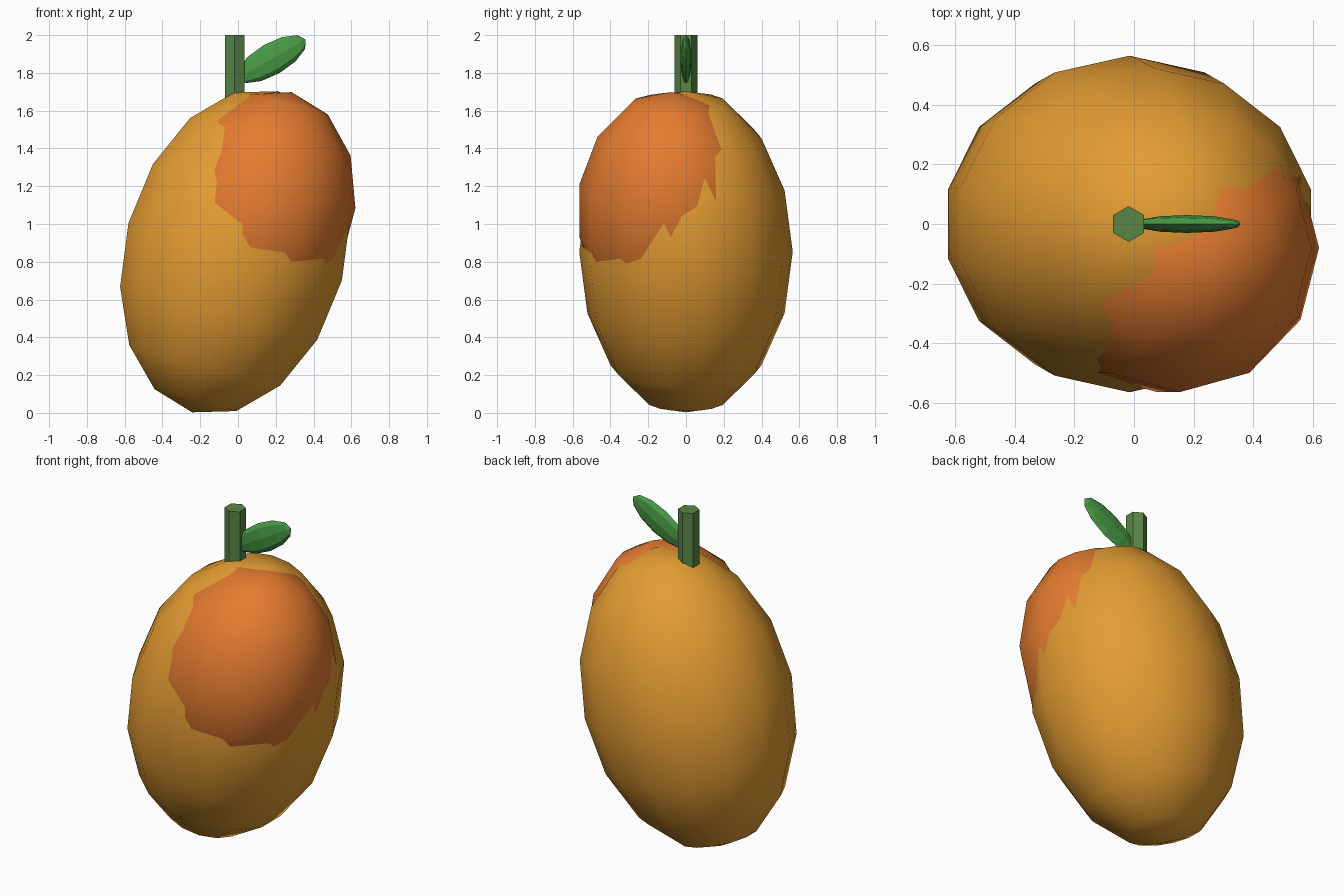
import bpy
import bmesh
from math import radians
from mathutils import Matrix, Vector

cube = bpy.data.objects.get("Cube")
if cube:
    bpy.data.objects.remove(cube, do_unlink=True)


def material(name, rgb):
    mat = bpy.data.materials.new(name)
    mat.use_nodes = True
    color = (*rgb, 1.0)
    mat.diffuse_color = color
    mat.node_tree.nodes["Principled BSDF"].inputs["Base Color"].default_value = color
    return mat


def finish(bm, name, mat, smooth):
    bmesh.ops.recalc_face_normals(bm, faces=bm.faces)
    for face in bm.faces:
        face.smooth = smooth
    mesh = bpy.data.meshes.new(name)
    bm.to_mesh(mesh)
    bm.free()
    mesh.materials.append(mat)
    obj = bpy.data.objects.new(name, mesh)
    bpy.context.collection.objects.link(obj)
    return obj


def ellipsoid(name, mat, center, radii, tilt, segments, rings, smooth=True):
    """Low-poly ellipsoid with its pole axis leaned towards +x."""
    bm = bmesh.new()
    bmesh.ops.create_uvsphere(bm, u_segments=segments, v_segments=rings, radius=1)
    place = (Matrix.Translation(center)
             @ Matrix.Rotation(radians(tilt), 4, 'Y')
             @ Matrix.Diagonal(Vector((*radii, 1))))
    bm.transform(place)
    return finish(bm, name, mat, smooth)


golden = material("golden yellow", (0.78, 0.335, 0.033))
orange = material("blush orange", (0.78, 0.2, 0.03))
stem_green = material("stem green", (0.1, 0.24, 0.06))
leaf_green = material("leaf green", (0.065, 0.32, 0.06))

# Leaning fruit body
ellipsoid("fruit_body", golden, (-0.015, 0, 0.853), (0.6, 0.565, 0.88), 15, 14, 8)

# Ripe blush: a smaller ellipsoid that breaks through the skin
ellipsoid("ripe_blush", orange, (0.116, -0.08, 1.07), (0.497, 0.497, 0.65), 15, 12, 7)

# Hexagonal stem
bm = bmesh.new()
bmesh.ops.create_cone(bm, cap_ends=True, segments=6, radius1=0.06, radius2=0.06,
                      depth=0.35, matrix=Matrix.Translation((-0.018, 0, 1.825)))
finish(bm, "stem", stem_green, False)

# Thin faceted leaf
ellipsoid("leaf", leaf_green, (0.178, 0, 1.873), (0.085, 0.03, 0.208), 60, 8, 6, smooth=False)
